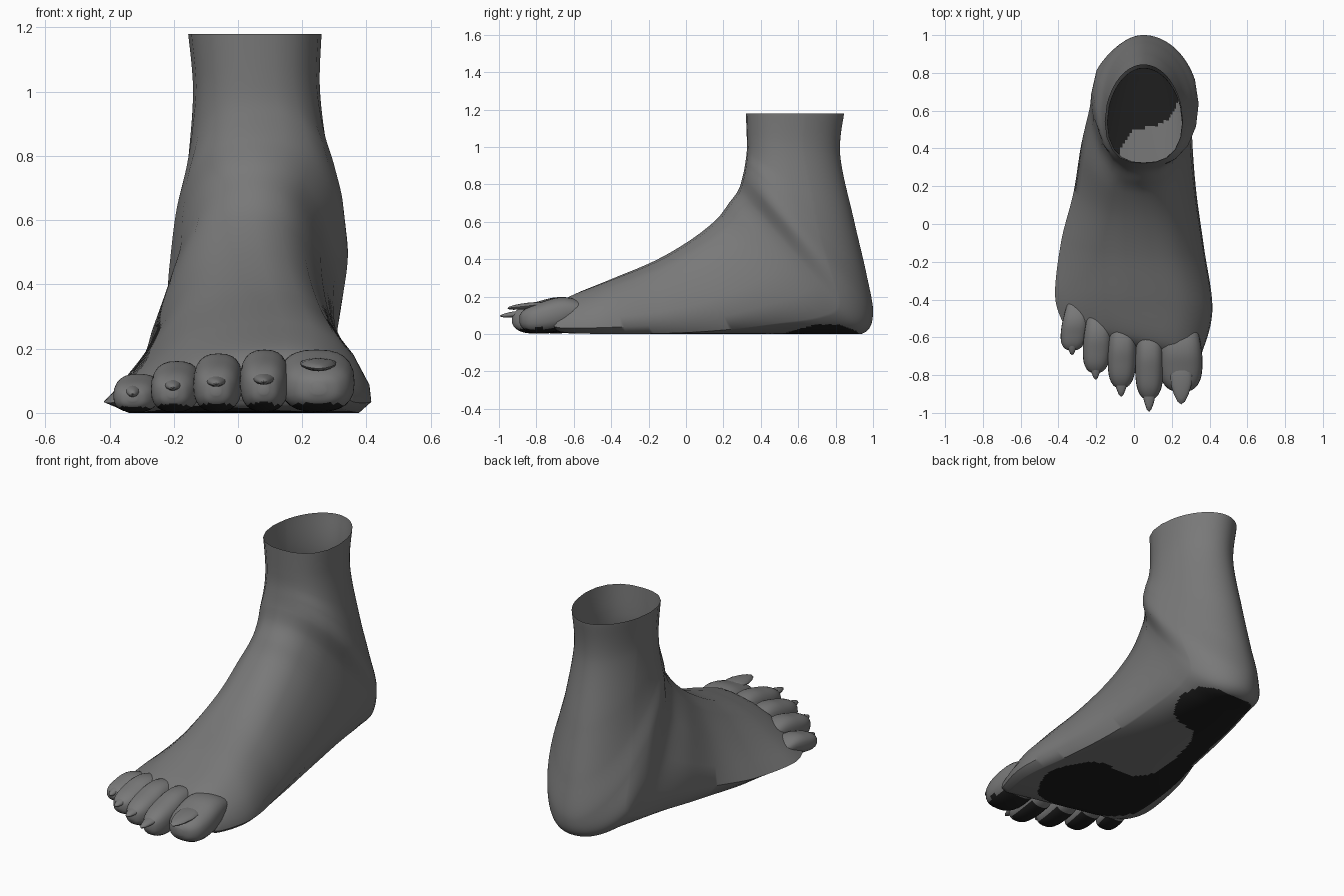
import bpy, bmesh, math
from mathutils import Vector

cube = bpy.data.objects.get("Cube")
if cube:
    bpy.data.objects.remove(cube)


def make_material(name, value):
    mat = bpy.data.materials.new(name)
    mat.use_nodes = True
    colour = (value, value, value, 1)
    mat.diffuse_color = colour
    bsdf = mat.node_tree.nodes["Principled BSDF"]
    bsdf.inputs["Base Color"].default_value = colour
    bsdf.inputs["Roughness"].default_value = 0.8
    return mat


SKIN = make_material("grey skin", 0.19)
PAD = make_material("dark sole pad", 0.013)


def finish(bm, name, pad_rule=None):
    """Turn a bmesh into a smooth object; faces matching the rule become pads."""
    bm.normal_update()
    if pad_rule:
        for f in bm.faces:
            f.material_index = int(pad_rule(f.calc_center_median(), f.normal))
    mesh = bpy.data.meshes.new(name)
    bm.to_mesh(mesh)
    bm.free()
    mesh.materials.append(SKIN)
    mesh.materials.append(PAD)
    obj = bpy.data.objects.new(name, mesh)
    bpy.context.collection.objects.link(obj)
    bpy.ops.object.select_all(action="DESELECT")
    obj.select_set(True)
    bpy.context.view_layer.objects.active = obj
    bpy.ops.object.shade_smooth_by_angle(angle=math.radians(50))


def loft(rings, cap_start=False, cap_end=False):
    bm = bmesh.new()
    loops = [[bm.verts.new(p) for p in ring] for ring in rings]
    for a, b in zip(loops, loops[1:]):
        for i in range(len(a)):
            j = (i + 1) % len(a)
            bm.faces.new((a[i], a[j], b[j], b[i]))
    if cap_start:
        bm.faces.new(loops[0][::-1])
    if cap_end:
        bm.faces.new(loops[-1])
    bmesh.ops.recalc_face_normals(bm, faces=bm.faces)
    return bm


def spline(rows, steps):
    """Catmull-Rom interpolation of rows of numbers."""
    out = []
    for i in range(len(rows) - 1):
        p0, p1 = rows[max(i - 1, 0)], rows[i]
        p2, p3 = rows[i + 1], rows[min(i + 2, len(rows) - 1)]
        for s in range(steps):
            t = s / steps
            out.append([b + t * (c - a) / 2
                        + t * t * (a - 2.5 * b + 2 * c - d / 2)
                        + t ** 3 * (1.5 * (b - c) + (d - a) / 2)
                        for a, b, c, d in zip(p0, p1, p2, p3)])
    out.append(list(rows[-1]))
    return out


# Half cross-section of the foot: (fraction from top to sole, fraction of width)
DOME = [(0, 0), (.03, .3), (.17, .58), (.42, .82), (.7, .98), (.88, 1), (1, .86)]
SOLE_STEPS = 24
half = [(t, u, i / 10) for i, (t, u) in enumerate(DOME)]
for i in range(1, SOLE_STEPS + 1):
    f = i / SOLE_STEPS
    half.append((1, .86 * (1 - f), .6 + .4 * f))


def foot_ring(row):
    yf, zf, yb, zb, xl, xr, xf, top_round, low_round, shear = row
    right, left = [], []
    for t, u, a in half:
        k = top_round * (1 - a) + low_round * a
        # The outer side slopes down lower than the inner side
        slim = 1 - .15 * max(0, math.sin(math.pi * t / .85)) * (1 - top_round)
        oval_t = ((1 - math.cos(a * math.pi)) / 2) ** 1.25
        oval_u = math.sin(a * math.pi)
        t = t * (1 - k) + k * oval_t
        y, z = yf + t * (yb - yf), max(zf + t * (zb - zf), 0)
        dr = (u * (1 - k) + k * oval_u) * (xr - xf)
        dl = (u * slim * (1 - k) + k * oval_u) * (xl - xf)
        right.append(Vector((xf + dr, y - shear * dr, z)))
        left.append(Vector((xf + dl, y - shear * dl, z)))
    return right + left[-2:0:-1]


# Instep point, sole or heel point, sides, ridge, upper and lower roundness, shear
FOOT = [
    (-.69, .13, -.67, .04, -.34, .33, .15, 0, 0, .25),
    (-.62, .20, -.62, .01, -.385, .365, .15, 0, 0, .22),
    (-.42, .285, -.42, 0, -.418, .415, .14, 0, 0, .1),
    (-.17, .39, -.10, 0, -.385, .37, .10, .05, 0, .04),
    (.02, .50, .20, 0, -.32, .33, .07, .25, 0, 0),
    (.16, .61, .50, 0, -.28, .31, .05, .55, 0, 0),
    (.23, .70, .78, 0, -.235, .305, .05, .8, .0, 0),
    (.28, .77, .95, .005, -.225, .315, .05, .95, .2, 0),
    (.305, .85, 1.0, .11, -.205, .342, .05, 1, .75, 0),
    (.318, .92, .965, .32, -.172, .315, .05, 1, 1, 0),
    (.325, .98, .90, .60, -.152, .278, .05, 1, 1, 0),
    (.325, 1.05, .825, .95, -.14, .255, .05, 1, 1, 0),
    (.32, 1.18, .845, 1.18, -.155, .26, .05, 1, 1, 0),
]

# Outline of the dark pad: ball, bare inner arch, heel, then the outer edge
PAD_OUTLINE = [
    (.21, -.57), (.31, -.34), (.18, -.1), (-.04, -.1), (-.14, .04), (-.1, .3),
    (-.02, .48), (.11, .52), (.2, .58), (.25, .75), (.17, .9), (.03, .93), (-.09, .88),
    (-.18, .68), (-.26, .2), (-.33, -.1), (-.34, -.38), (-.19, -.57), (.08, -.61),
]
outline = spline(PAD_OUTLINE + PAD_OUTLINE[:1], 5)


def sole_pad(c, n):
    inside = False
    for (ax, ay), (bx, by) in zip(outline, outline[1:]):
        if (ay > c.y) != (by > c.y):
            if c.x < ax + (c.y - ay) / (by - ay) * (bx - ax):
                inside = not inside
    return inside and n.z < -.75 and c.z < .05


finish(loft([foot_ring(r) for r in spline(FOOT, 16)], cap_start=True),
       "foot_and_ankle", sole_pad)

# Toe stages: position along toe, width scale, top scale, bottom height
STAGES = [
    (0, .7, .7, .05), (.3, .9, .95, .045), (.5, 1.0, .99, .015),
    (.7, 1.0, .88, .003), (.86, .87, .76, .006), (.96, .58, .62, .025), (1, .2, .5, .05),
]


def toe(name, root, tip, width, height):
    rings = []
    for s, w, top, bottom in spline(STAGES, 5):
        x = root[0] + s * (tip[0] - root[0])
        y = root[1] + s * (tip[1] - root[1])
        low = bottom * height / .17
        mid, rise = (top * height + low) / 2, (top * height - low) / 2
        ring = []
        for i in range(24):
            a = i * math.tau / 24
            ca, sa = math.cos(a), math.sin(a)
            ring.append((x + width * w * math.copysign(abs(ca) ** .8, ca), y,
                         mid + rise * math.copysign(abs(sa) ** .8, sa)))
        rings.append(ring)
    pad_start = root[1] + .52 * (tip[1] - root[1])
    finish(loft(rings, True, True), name,
           lambda c, n: n.z < -.7 and c.y < pad_start and c.z < .04)


def nail(name, x, back, front, width, z):
    # Thin plate that narrows to a point beyond the toe
    bm = bmesh.new()
    bmesh.ops.create_uvsphere(bm, u_segments=12, v_segments=8, radius=1)
    for v in bm.verts:
        taper = 1 + .35 * v.co.y
        v.co = Vector((x + v.co.x * width * taper,
                       (back + front) / 2 + v.co.y * (back - front) / 2,
                       z + v.co.z * .017 + .012 * v.co.y))
    finish(bm, name)


# Toes from the inner side to the outer side, each with its nail
TOES = [
    ("big", (.24, -.47), (.25, -.89), .115, .198, -.955, .055, .15),
    ("second", (.085, -.46), (.08, -.93), .075, .198, -.995, .037, .108),
    ("third", (-.055, -.44), (-.068, -.87), .075, .186, -.915, .037, .102),
    ("fourth", (-.18, -.41), (-.203, -.79), .075, .162, -.825, .032, .09),
    ("little", (-.295, -.39), (-.328, -.67), .07, .122, -.695, .027, .07),
]
for label, root, tip, width, height, nail_tip, nail_width, nail_z in TOES:
    toe(label + "_toe", root, tip, width, height)
    nail(label + "_toenail", tip[0], tip[1] + .12 * height / .16, nail_tip,
         nail_width, nail_z)
